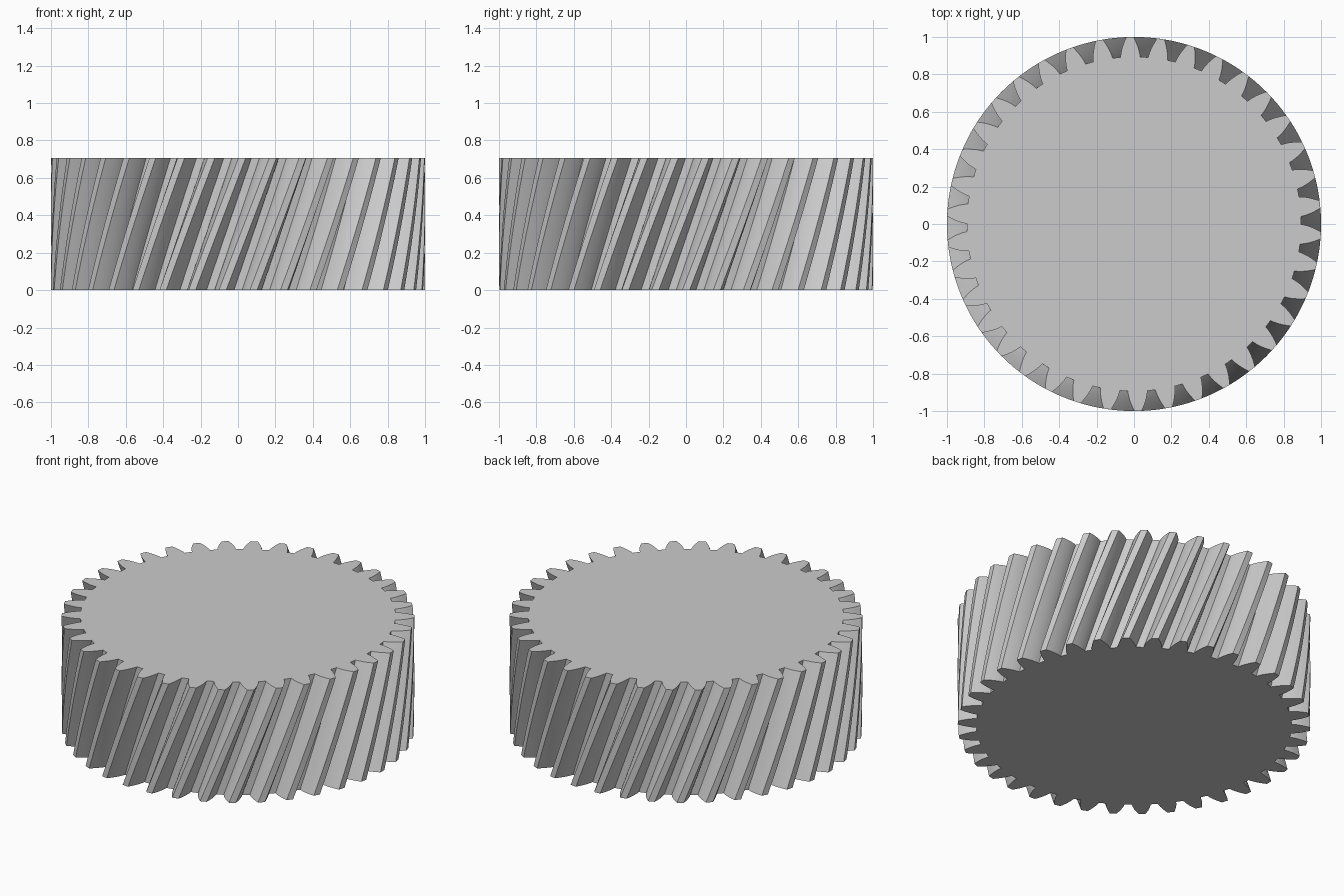
import bpy, bmesh
from math import pi, sin, cos, tan, acos, atan, radians

cube = bpy.data.objects.get("Cube")
if cube:
    bpy.data.objects.remove(cube, do_unlink=True)

# Gear proportions in module units, scaled so the tip radius is 1
TEETH, FACE_WIDTH = 38, 15
HELIX = radians(20)
pitch_r = TEETH / 2 / cos(HELIX)
scale = 1 / (pitch_r + 1)
twist = FACE_WIDTH * tan(HELIX) / pitch_r
height = FACE_WIDTH * scale
root_r = (pitch_r - 1.25) * scale
pitch_r *= scale
pressure = atan(tan(radians(20)) / cos(HELIX))
base_r = pitch_r * cos(pressure)
FLANK_STEPS, LAYERS = 6, 20


def involute(angle):
    return tan(angle) - angle


def half_angle(r):
    """Half the angular thickness of a tooth at radius r."""
    return pi / (2 * TEETH) + involute(pressure) - involute(acos(base_r / r))


# One tooth as (radius, angle): rising flank, tip, falling flank, root middle
radii = [root_r + (1 - root_r) * i / FLANK_STEPS for i in range(FLANK_STEPS + 1)]
tooth = [(r, -half_angle(r)) for r in radii]
tooth += [(1, 0)]
tooth += [(r, half_angle(r)) for r in reversed(radii)]
tooth += [(root_r, pi / TEETH)]
outline = [(r, a + 2 * pi * k / TEETH) for k in range(TEETH) for r, a in tooth]

# Stack twisted outlines, bridge them and cap both ends
bm = bmesh.new()
rings = []
for layer in range(LAYERS + 1):
    t = layer / LAYERS
    rings.append([bm.verts.new((r * cos(a + twist * t), r * sin(a + twist * t), height * t))
                  for r, a in outline])
count = len(outline)
for low, high in zip(rings, rings[1:]):
    for i in range(count):
        j = (i + 1) % count
        bm.faces.new((low[i], low[j], high[j], high[i]))
bm.faces.new(rings[-1])
bm.faces.new(list(reversed(rings[0])))

mesh = bpy.data.meshes.new("helical_gear")
bm.to_mesh(mesh)
bm.free()
gear = bpy.data.objects.new("helical_gear", mesh)
bpy.context.collection.objects.link(gear)

# Plain grey metal
grey = (0.6, 0.6, 0.6, 1)
mat = bpy.data.materials.new("light_grey")
mat.use_nodes = True
mat.diffuse_color = grey
mat.node_tree.nodes["Principled BSDF"].inputs["Base Color"].default_value = grey
mesh.materials.append(mat)

# Smooth flanks, crisp tooth edges
bpy.ops.object.select_all(action='DESELECT')
gear.select_set(True)
bpy.context.view_layer.objects.active = gear
bpy.ops.object.shade_smooth_by_angle(angle=radians(25))
